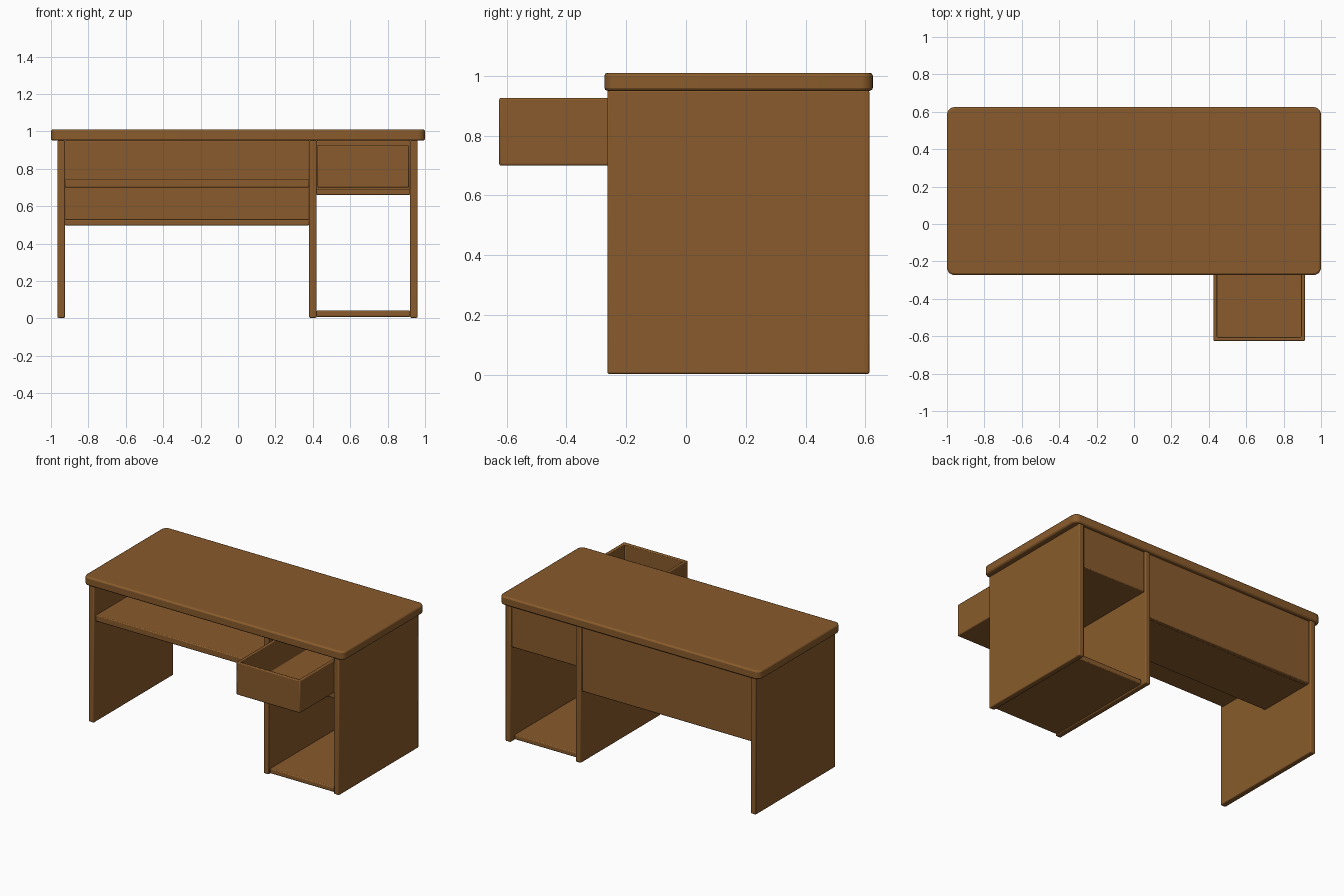
import bpy, bmesh
from mathutils import Vector

if "Cube" in bpy.data.objects:
    bpy.data.objects.remove(bpy.data.objects["Cube"])

wood = bpy.data.materials.new("brown_wood")
wood.diffuse_color = (0.25, 0.105, 0.025, 1)
wood.use_nodes = True
wood.node_tree.nodes["Principled BSDF"].inputs["Base Color"].default_value = wood.diffuse_color


def board(name, x, y, z, bevel=0.006, corner=0.0, wall=0.0):
    """Box from ranges; optional rounded vertical corners or hollow open top."""
    bm = bmesh.new()
    bmesh.ops.create_cube(bm, size=1)
    size = Vector((x[1] - x[0], y[1] - y[0], z[1] - z[0]))
    mid = Vector((x[0] + x[1], y[0] + y[1], z[0] + z[1])) / 2
    for v in bm.verts:
        v.co = Vector(a * b for a, b in zip(v.co, size)) + mid
    if corner:
        upright = [e for e in bm.edges
                   if abs(e.verts[0].co.z - e.verts[1].co.z) > 1e-4]
        bmesh.ops.bevel(bm, geom=upright, offset=corner, segments=5,
                        profile=0.5, affect='EDGES')
    if wall:
        bm.normal_update()
        top = [f for f in bm.faces if f.normal.z > 0.9]
        bmesh.ops.inset_region(bm, faces=top, thickness=wall)
        ext = bmesh.ops.extrude_discrete_faces(bm, faces=top)["faces"]
        verts = {v for f in ext for v in f.verts}
        for v in verts:
            v.co.z = z[0] + wall
        bmesh.ops.remove_doubles(bm, verts=bm.verts, dist=1e-5)
        bmesh.ops.recalc_face_normals(bm, faces=bm.faces)
    me = bpy.data.meshes.new(name)
    bm.to_mesh(me)
    bm.free()
    me.materials.append(wood)
    ob = bpy.data.objects.new(name, me)
    bpy.context.collection.objects.link(ob)
    mod = ob.modifiers.new("soft_edges", 'BEVEL')
    mod.width = bevel
    mod.segments = 2
    mod.limit_method = 'ANGLE'
    ob.select_set(True)
    bpy.context.view_layer.objects.active = ob
    return ob


# Desk top with rounded corners
board("desk_top", (-1, 1), (-0.273, 0.625), (0.95, 1.01), 0.01, corner=0.04)

# Upright side panels
for name, x0 in (("left_panel", -0.965), ("middle_panel", 0.38), ("right_panel", 0.92)):
    board(name, (x0, x0 + 0.04), (-0.263, 0.613), (0.003, 0.952))

# Knee space: back panel, upper shelf and shallower lower shelf
knee = (-0.926, 0.381)
board("knee_back_panel", knee, (0.565, 0.60), (0.497, 0.951))
board("upper_shelf", knee, (-0.24, 0.57), (0.70, 0.745))
board("lower_shelf", knee, (0.17, 0.57), (0.497, 0.53))

# Drawer compartment
bay = (0.419, 0.921)
board("drawer_shelf", bay, (-0.25, 0.60), (0.66, 0.692))
board("drawer_bay_back", bay, (0.565, 0.60), (0.66, 0.951))
board("bottom_shelf", bay, (-0.25, 0.57), (0.008, 0.042))

# Pulled-out hollow drawer
board("drawer", (0.424, 0.914), (-0.625, 0.20), (0.70, 0.926), wall=0.028)

bpy.ops.object.shade_smooth_by_angle(angle=0.6)
